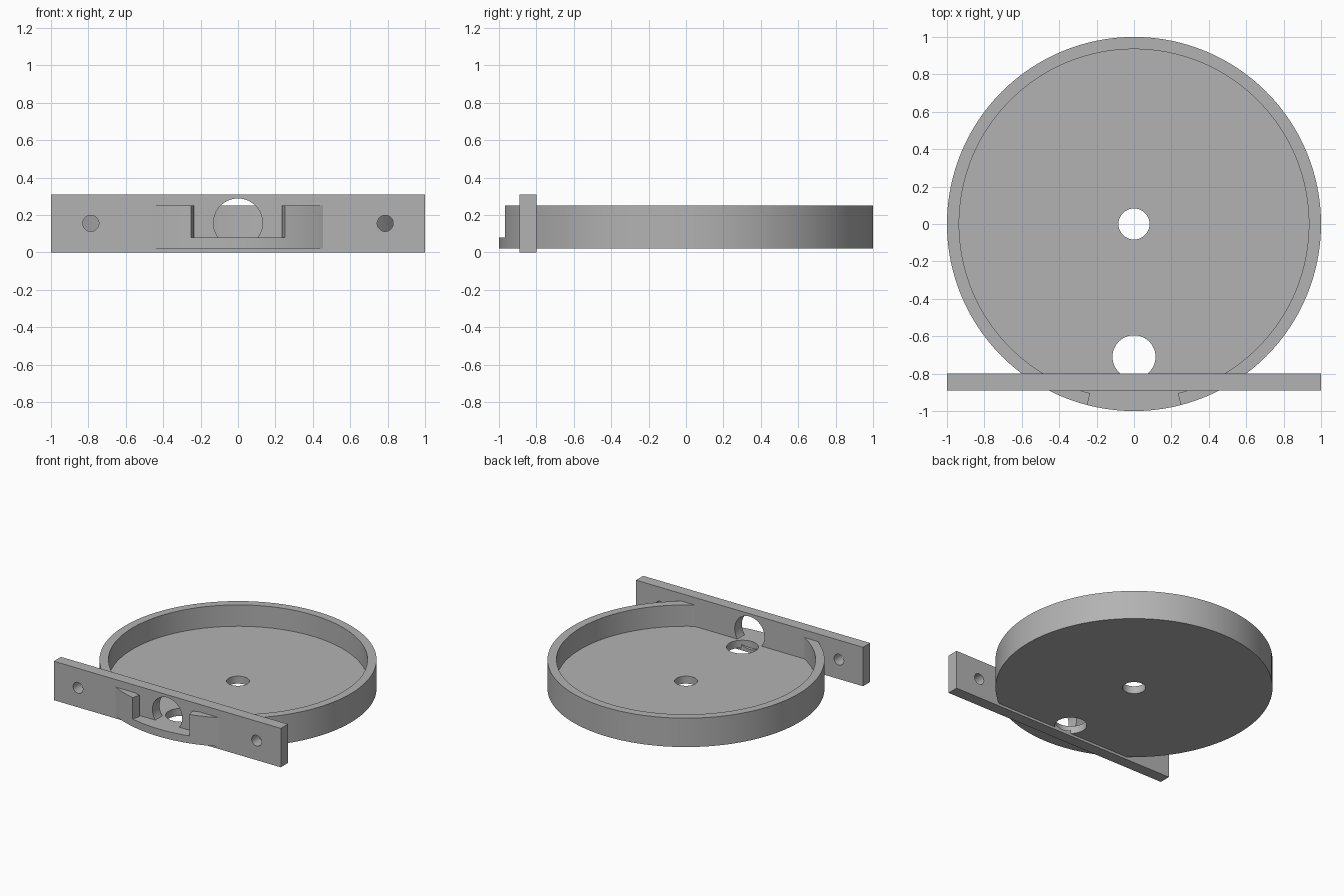
import bpy, bmesh, math
from mathutils import Matrix, Vector

cube = bpy.data.objects.get("Cube")
if cube:
    bpy.data.objects.remove(cube, do_unlink=True)

grey = bpy.data.materials.new("plain grey")
grey.use_nodes = True
GREY = (0.45, 0.45, 0.45, 1)
grey.diffuse_color = GREY
grey.node_tree.nodes["Principled BSDF"].inputs["Base Color"].default_value = GREY

FLOOR, RIM, BASE = 0.08, 0.25, 0.02
INNER = 0.935
BAR_FRONT, BAR_BACK, BAR_TOP = -0.89, -0.80, 0.31


def make_object(name, bm):
    bmesh.ops.recalc_face_normals(bm, faces=bm.faces)
    mesh = bpy.data.meshes.new(name)
    bm.to_mesh(mesh)
    bm.free()
    mesh.materials.append(grey)
    obj = bpy.data.objects.new(name, mesh)
    bpy.context.collection.objects.link(obj)
    return obj


def cylinder(name, radius, depth, centre, axis):
    bm = bmesh.new()
    turn = Matrix.Rotation(math.pi / 2, 4, "X") if axis == "Y" else Matrix()
    bmesh.ops.create_cone(bm, cap_ends=True, segments=64, radius1=radius,
                          radius2=radius, depth=depth,
                          matrix=Matrix.Translation(centre) @ turn)
    return make_object(name, bm)


def prism(name, outline, bottom, top):
    bm = bmesh.new()
    face = bm.faces.new([bm.verts.new((x, y, bottom)) for x, y in outline])
    result = bmesh.ops.extrude_face_region(bm, geom=[face])
    verts = [v for v in result["geom"] if isinstance(v, bmesh.types.BMVert)]
    bmesh.ops.translate(bm, verts=verts, vec=(0, 0, top - bottom))
    return make_object(name, bm)


def cut(target, cutters):
    bpy.context.view_layer.objects.active = target
    for cutter in cutters:
        mod = target.modifiers.new(cutter.name, "BOOLEAN")
        mod.operation = "DIFFERENCE"
        mod.solver = "EXACT"
        mod.object = cutter
        bpy.ops.object.modifier_apply(modifier=mod.name)
        bpy.data.objects.remove(cutter, do_unlink=True)


def smooth(obj):
    bpy.ops.object.select_all(action="DESELECT")
    obj.select_set(True)
    bpy.context.view_layer.objects.active = obj
    bpy.ops.object.shade_smooth_by_angle(angle=math.radians(30))


# Round tray with raised rim and centre hole, turned from a closed profile
bm = bmesh.new()
profile = [(0.083, BASE), (1, BASE), (1, RIM), (INNER, RIM),
           (INNER, FLOOR), (0.083, FLOOR)]
verts = [bm.verts.new((r, 0, z)) for r, z in profile]
edges = [bm.edges.new((verts[i - 1], verts[i])) for i in range(len(verts))]
bmesh.ops.spin(bm, geom=verts + edges, axis=(0, 0, 1), cent=(0, 0, 0),
               angle=math.tau, steps=128)
bmesh.ops.remove_doubles(bm, verts=bm.verts, dist=0.0001)
tray = make_object("tray", bm)

# Rim notch with radial sides, and the cable hole in the floor
spread = math.radians(14.5)
outline = [(r * math.sin(a), -r * math.cos(a))
           for r, a in ((0.8, -spread), (1.2, -spread), (1.2, spread), (0.8, spread))]
cut(tray, [prism("rim_notch", outline, FLOOR, 0.5),
           cylinder("floor_hole", 0.115, 0.6, Vector((0, -0.71, 0)), "Z")])
smooth(tray)

# Mounting bar across the front with a large opening and two screw holes
bar = prism("mounting_bar", [(-1, BAR_FRONT), (1, BAR_FRONT),
                             (1, BAR_BACK), (-1, BAR_BACK)], 0, BAR_TOP)
middle = (BAR_FRONT + BAR_BACK) / 2
cut(bar, [cylinder("bar_opening", 0.131, 0.4, Vector((0, middle, 0.157)), "Y")]
    + [cylinder("screw_hole", 0.043, 0.4, Vector((side * 0.787, middle, 0.155)), "Y")
       for side in (-1, 1)])
smooth(bar)
